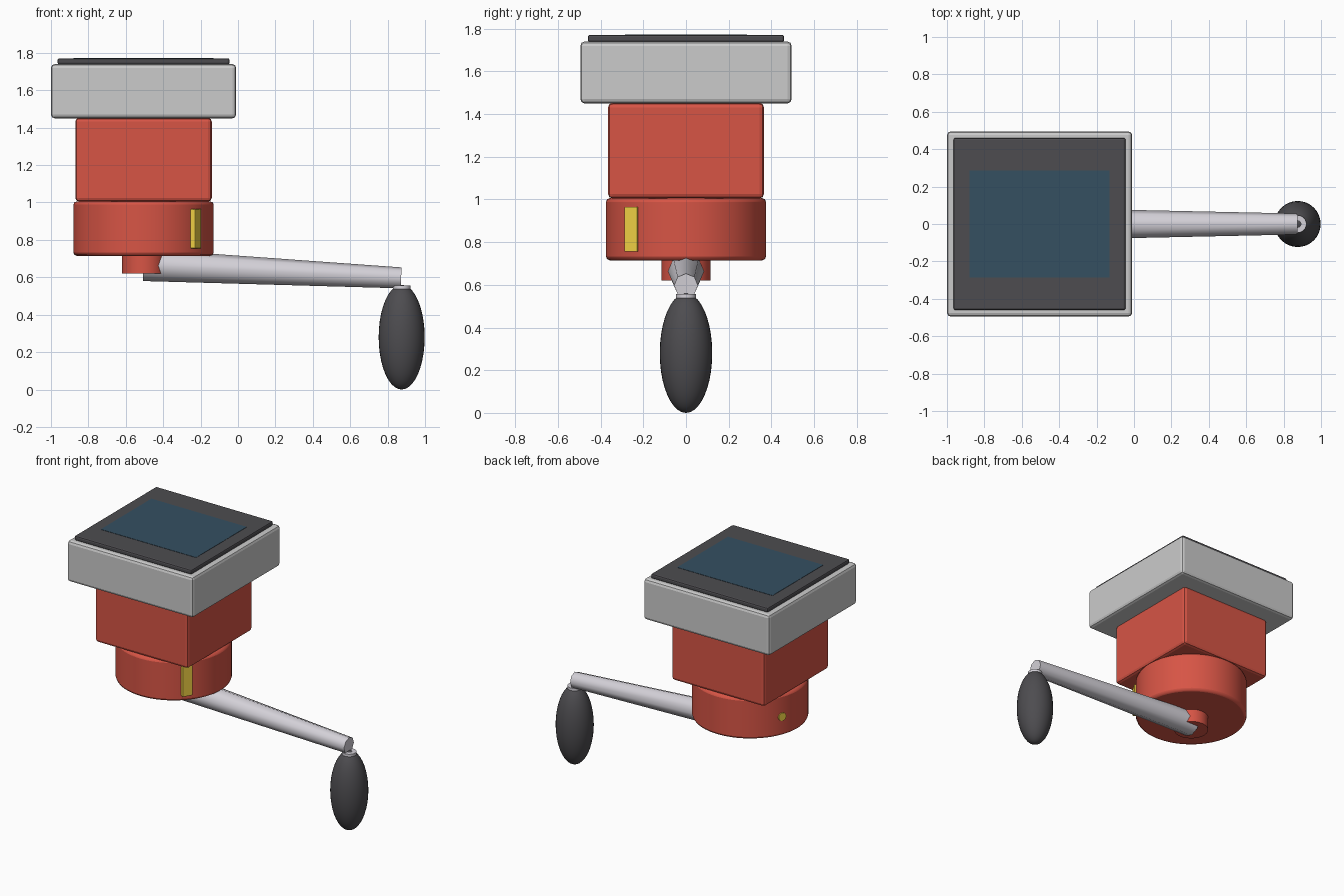
import bpy
from math import radians, cos, sin
from mathutils import Vector

if "Cube" in bpy.data.objects:
    bpy.data.objects.remove(bpy.data.objects["Cube"])


def material(name, rgb):
    m = bpy.data.materials.new(name)
    m.diffuse_color = (*rgb, 1)
    m.use_nodes = True
    m.node_tree.nodes["Principled BSDF"].inputs["Base Color"].default_value = m.diffuse_color
    return m


RED = material("red_paint", (0.68, 0.09, 0.06))
DARK = material("dark_plastic", (0.075, 0.073, 0.08))
GLASS = material("screen_blue", (0.035, 0.08, 0.12))
YELLOW = material("yellow", (0.9, 0.66, 0.06))
STEEL = material("steel", (0.66, 0.64, 0.69))


def finish(name, mat=None, bevel=0, smooth=None):
    o = bpy.context.object
    o.name = name
    if mat:
        o.data.materials.append(mat)
    if smooth:
        bpy.ops.object.shade_smooth_by_angle(angle=radians(smooth))
    if bevel:
        b = o.modifiers.new("bevel", 'BEVEL')
        b.width, b.segments = bevel, 2
        b.limit_method = 'ANGLE'
    return o


def box(name, x, y, z, mat=None, bevel=0, turn=0):
    """Box from (min, max) ranges, optionally turned about z."""
    bpy.ops.mesh.primitive_cube_add(
        size=1, location=[sum(r) / 2 for r in (x, y, z)], rotation=(0, 0, turn))
    o = bpy.context.object
    o.scale = [r[1] - r[0] for r in (x, y, z)]
    bpy.ops.object.transform_apply(location=False, rotation=False, scale=True)
    return finish(name, mat, bevel)


def rod(name, a, b, r1, r2, mat, sides=48, bevel=0, smooth=35):
    """Straight tapered rod between two points."""
    a, b = Vector(a), Vector(b)
    d = b - a
    bpy.ops.mesh.primitive_cone_add(
        vertices=sides, radius1=r1, radius2=r2, depth=d.length,
        location=(a + b) / 2, rotation=d.to_track_quat('Z', 'Y').to_euler())
    return finish(name, mat, bevel, smooth)


CX = -0.505   # axis of the body
GRIP = 0.875  # axis of the handle

# Display head
box("display_housing", (-1, -0.01), (-0.495, 0.495), (1.45, 1.74), None, 0.02)
box("display_bezel", (-0.965, -0.045), (-0.46, 0.46), (1.738, 1.771), DARK, 0.01)
box("screen", (-0.88, -0.13), (-0.285, 0.285), (1.76, 1.773), GLASS)

# Red body
box("neck_block", (-0.87, -0.14), (-0.365, 0.365), (1.005, 1.452), RED, 0.02)
rod("drum", (CX, 0, 0.715), (CX, 0, 1.006), 0.375, 0.375, RED, 64, 0.018)
rod("crank_hub", (CX, 0, 0.62), (CX, 0, 0.73), 0.115, 0.115, RED, 32)

# Yellow marker strip and round button on the drum
box("marker_strip", (-0.25, -0.21), (-0.285, -0.215), (0.755, 0.965),
    YELLOW, 0.004, radians(-30))
out = Vector((cos(radians(158)), sin(radians(158)), 0))
base = Vector((CX, 0, 0.85))
rod("side_button", base + out * 0.34, base + out * 0.382, 0.029, 0.029, YELLOW, 16)

# Crank arm and grip
rod("crank_arm", (CX, 0, 0.666), (GRIP - 0.003, 0, 0.597), 0.086, 0.056, STEEL, 8,
    smooth=50)
rod("grip_collar", (GRIP, 0, 0.525), (GRIP, 0, 0.556), 0.047, 0.047, STEEL, 24)
bpy.ops.mesh.primitive_uv_sphere_add(segments=32, ring_count=20, radius=1,
                                     location=(GRIP, 0, 0.28))
bpy.context.object.scale = (0.123, 0.123, 0.28)
finish("grip", DARK, 0, 60)
